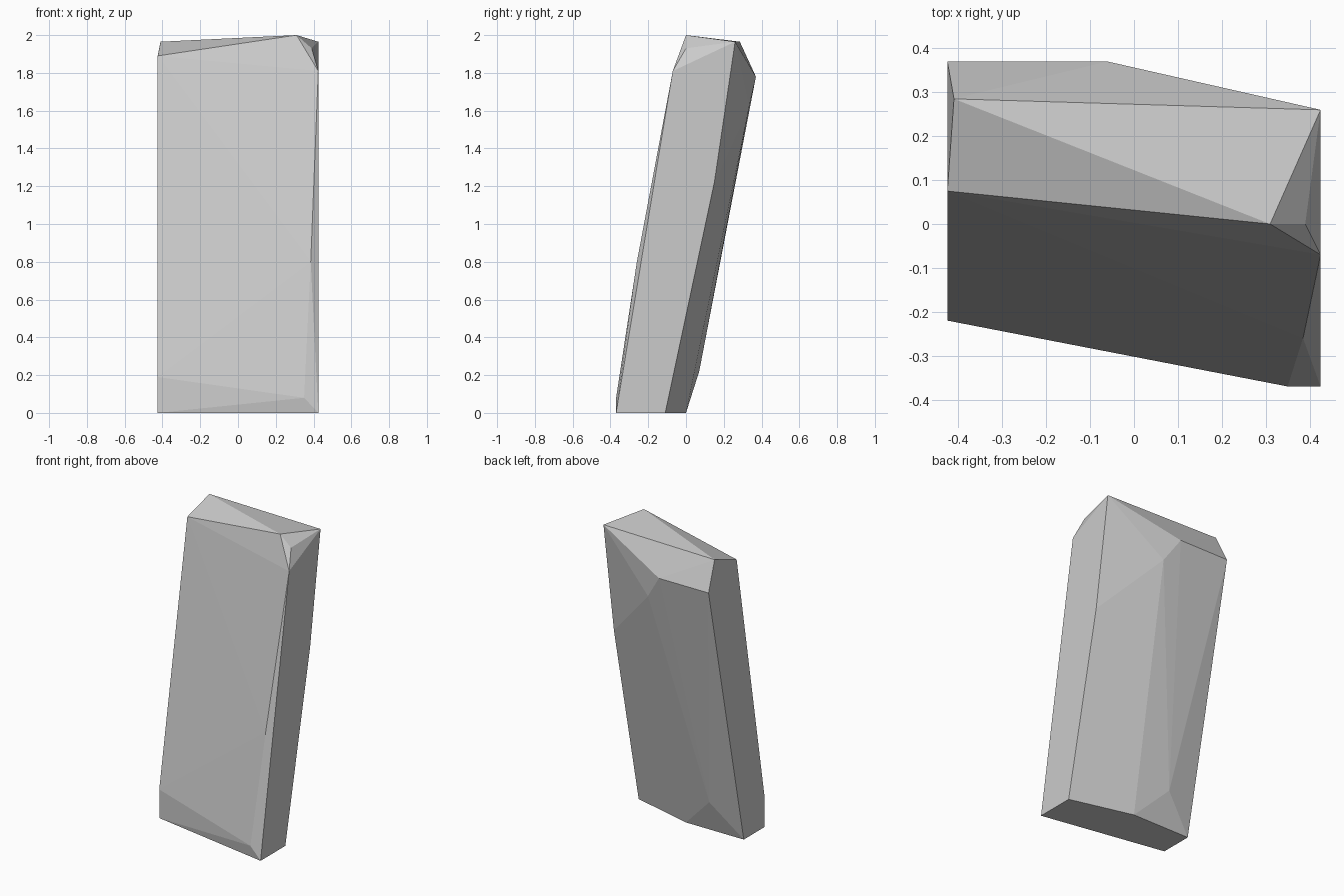
import bpy
import bmesh

# Remove only the default cube
default = bpy.data.objects.get("Cube")
if default:
    bpy.data.objects.remove(default, do_unlink=True)

SIDE = 0.425  # half width of the slab


def make_material(name, colour):
    mat = bpy.data.materials.new(name)
    mat.use_nodes = True
    mat.diffuse_color = colour
    shader = next(n for n in mat.node_tree.nodes if n.type == "BSDF_PRINCIPLED")
    shader.inputs["Base Color"].default_value = colour
    shader.inputs["Roughness"].default_value = 0.9
    return mat


def make_stone(name, corners, material):
    """Wrap the chiselled corners in a convex, flat-faced solid."""
    bm = bmesh.new()
    for corner in corners:
        bm.verts.new(corner)
    hull = bmesh.ops.convex_hull(bm, input=bm.verts[:])
    spare = {v for v in hull["geom_interior"] + hull["geom_unused"]
             if isinstance(v, bmesh.types.BMVert) and not v.link_faces}
    bmesh.ops.delete(bm, geom=list(spare), context="VERTS")
    bmesh.ops.dissolve_limit(bm, angle_limit=0.005, verts=bm.verts[:], edges=bm.edges[:])
    bmesh.ops.recalc_face_normals(bm, faces=bm.faces[:])
    mesh = bpy.data.meshes.new(name)
    bm.to_mesh(mesh)
    bm.free()
    mesh.materials.append(material)
    stone = bpy.data.objects.new(name, mesh)
    bpy.context.collection.objects.link(stone)
    return stone


# Flat footprint on the ground
base = [(x, y, 0) for x, y in
        ((-SIDE, -0.22), (SIDE, -0.37), (SIDE, -0.11), (0, 0), (-SIDE, 0))]

# Chipped corners just above the ground
foot = [(-SIDE, -0.22, 0.19), (0.35, -0.37, 0.08), (-0.22, 0.07, 0.22)]

# Worn edges along the leaning shaft
shaft = [(0.385, -0.26, 0.8), (SIDE, 0.15, 1.22), (0.046, 0.334, 1.62)]

# Shoulders where the top begins to slope in
shoulder = [(SIDE, -0.07, 1.81), (-SIDE, 0.075, 1.89),
            (-SIDE, 0.37, 1.78), (-0.06, 0.37, 1.78)]

# Crown of the stone
crown = [(0.31, 0, 2), (0.39, 0, 1.93), (SIDE, 0.26, 1.965), (-0.41, 0.285, 1.965)]

grey = make_material("stone grey", (0.6, 0.6, 0.6, 1))
make_stone("leaning_stone_slab", base + foot + shaft + shoulder + crown, grey)
